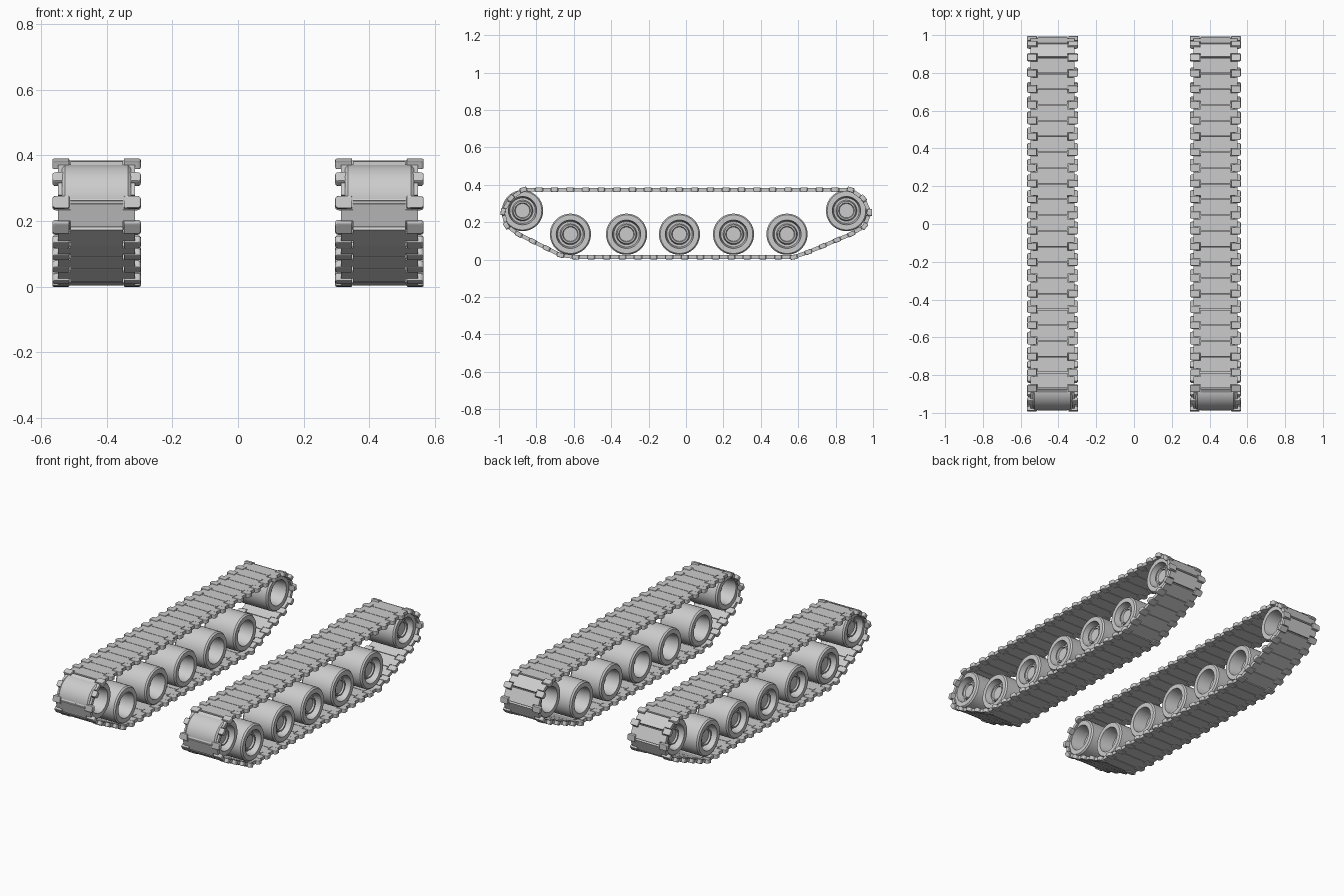
import bpy, bmesh, math
from mathutils import Vector, Matrix

if "Cube" in bpy.data.objects:
    bpy.data.objects.remove(bpy.data.objects["Cube"])

TRACK_X = 0.431
LINKS = 51
# Track loop as (y, z), starting at the top rear and running forward
LOOP = [(0.88, .374), (-.876, .374), (-.943, .323), (-.988, .238), (-.95, .163),
        (-.65, .0135), (.59, .0135), (.945, .163), (.988, .24), (.945, .333)]
WHEELS = [("front_wheel", -.874, .262), ("road_wheel_1", -.618, .136),
          ("road_wheel_2", -.318, .136), ("road_wheel_3", -.035, .136),
          ("road_wheel_4", .254, .136), ("road_wheel_5", .54, .136),
          ("rear_wheel", .858, .262)]
# Wheel section as (offset outward, radius): deep inner dish, hub on the outer side
WHEEL_SECTION = [(-.02, 0), (-.02, .066), (-.105, .076), (-.105, .103), (-.096, .11),
                 (.096, .11), (.105, .103), (.105, .076), (.06, .068), (.06, .056),
                 (.085, .05), (.085, .042), (.075, .038), (.075, 0)]


def make_object(name, bm, smooth=False):
    bmesh.ops.recalc_face_normals(bm, faces=bm.faces)
    mesh = bpy.data.meshes.new(name)
    bm.to_mesh(mesh)
    bm.free()
    ob = bpy.data.objects.new(name, mesh)
    bpy.context.collection.objects.link(ob)
    if smooth:
        bpy.ops.object.select_all(action='DESELECT')
        ob.select_set(True)
        bpy.context.view_layer.objects.active = ob
        bpy.ops.object.shade_smooth_by_angle(angle=math.radians(30))
    return ob


def resample(points, count):
    pts = [Vector((0, y, z)) for y, z in points]
    segs = [(a, b, (b - a).length) for a, b in zip(pts, pts[1:] + pts[:1])]
    step = sum(s[2] for s in segs) / count
    out = []
    for i in range(count):
        d = i * step
        for a, b, length in segs:
            if d < length:
                out.append(a.lerp(b, d / length))
                break
            d -= length
    return out


def frame(origin, tangent):
    t = tangent.normalized()
    x = Vector((1, 0, 0))
    m = Matrix((x, t, x.cross(t))).transposed().to_4x4()
    m.translation = origin
    return m


def add_prism(bm, outline, thickness, matrix):
    h = thickness / 2
    low = [bm.verts.new(matrix @ Vector((x, y, -h))) for x, y in outline]
    top = [bm.verts.new(matrix @ Vector((x, y, h))) for x, y in outline]
    bm.faces.new(low[::-1])
    bm.faces.new(top)
    n = len(outline)
    for i in range(n):
        j = (i + 1) % n
        bm.faces.new((low[i], low[j], top[j], top[i]))


def wheel(name, x, y, z, side):
    bm = bmesh.new()
    verts = [bm.verts.new((px * side, 0, r)) for px, r in WHEEL_SECTION]
    edges = [bm.edges.new(p) for p in zip(verts, verts[1:])]
    bmesh.ops.spin(bm, geom=verts + edges, cent=(0, 0, 0), axis=(1, 0, 0),
                   angle=math.tau, steps=40, use_merge=True)
    bmesh.ops.remove_doubles(bm, verts=bm.verts, dist=1e-5)
    make_object(name, bm, True).location = (x, y, z)


seams = resample(LOOP, LINKS)
for label, side in (("left", -1), ("right", 1)):
    cx = Vector((TRACK_X * side, 0, 0))
    plates, connectors = bmesh.new(), bmesh.new()
    for i in range(LINKS):
        prev, a, b = seams[i - 1], seams[i], seams[(i + 1) % LINKS]
        # Notched plate spanning two neighbouring seams
        L = (b - a).length / 2 - .0015
        s = L - .019
        outline = [(-.117, -s), (-.08, -s), (-.08, -L), (.08, -L), (.08, -s), (.117, -s),
                   (.117, s), (.08, s), (.08, L), (.08 - .16, L), (-.08, s), (-.117, s)]
        add_prism(plates, outline, .02, frame(cx + (a + b) / 2, b - a))
        # End connectors sitting over the seam on both edges
        m = frame(cx + a, (a - prev).normalized() + (b - a).normalized())
        for e in (-1, 1):
            box = [(.083, -.019), (.129, -.019), (.135, -.013),
                   (.135, .013), (.129, .019), (.083, .019)]
            add_prism(connectors, [(x * e, y) for x, y in box][::e], .025, m)
    make_object(label + "_track_plates", plates)
    ob = make_object(label + "_track_end_connectors", connectors)
    bevel = ob.modifiers.new("rounded_edges", 'BEVEL')
    bevel.width, bevel.segments = .004, 2
    for name, y, z in WHEELS:
        wheel(label + "_" + name, TRACK_X * side, y, z, side)
